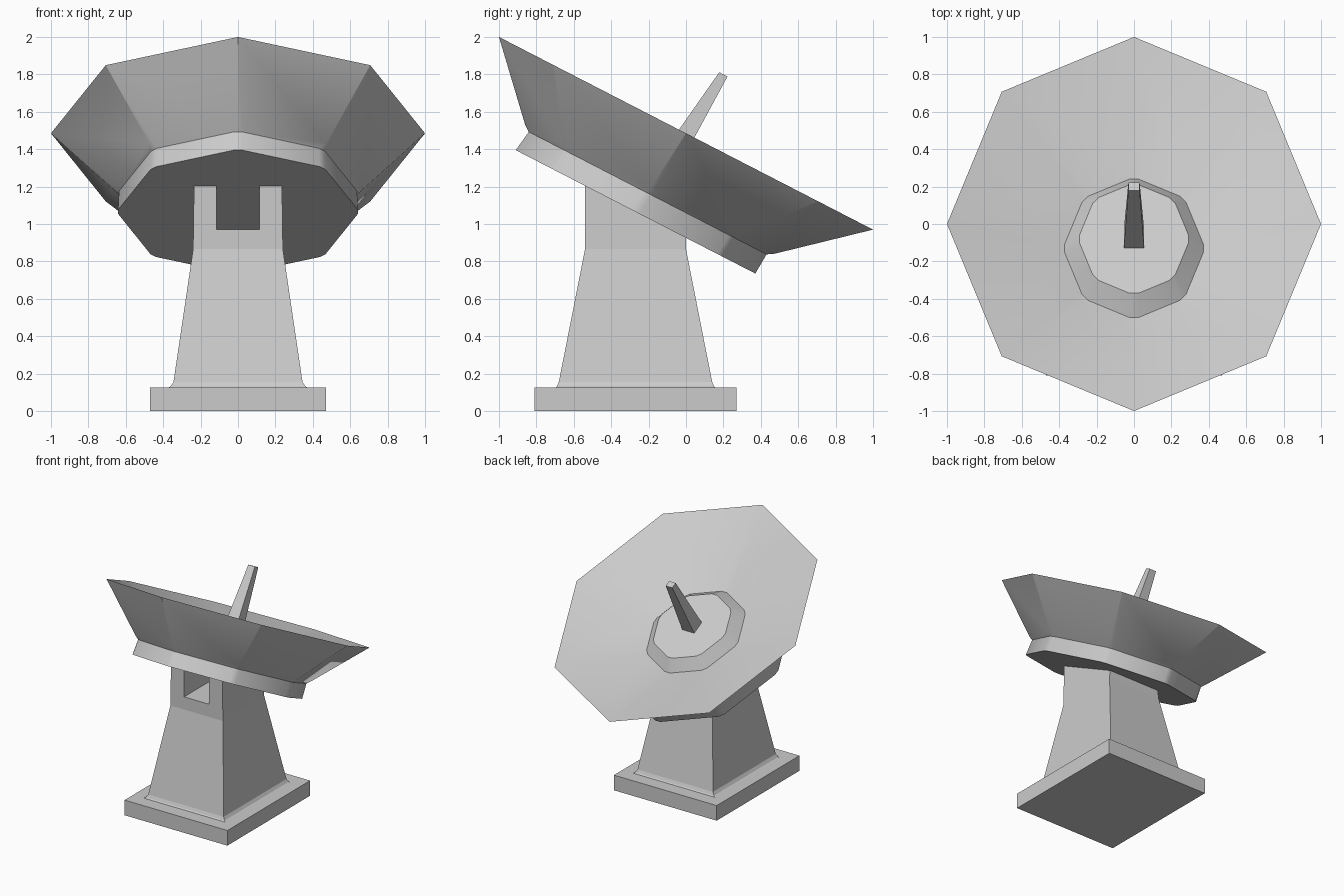
import bpy, bmesh, math

if "Cube" in bpy.data.objects:
    bpy.data.objects.remove(bpy.data.objects["Cube"])

TILT = 0.515      # drop in z per unit of y on the dish planes
CY = -0.27        # centre of the pedestal in y


def octagon(cy, cz, r):
    """Tilted eight-sided ring, radius r as seen from the top."""
    a = [i * math.pi / 4 for i in range(8)]
    return [(r * math.cos(t), cy + r * math.sin(t), cz - TILT * r * math.sin(t)) for t in a]


def rect(hx, hy, z, cy=CY, slope=0.0):
    """Rectangular ring with half sizes hx, hy, optionally sloped along y."""
    return [(sx * hx, cy + sy * hy, z - slope * sy * hy)
            for sx, sy in ((1, -1), (1, 1), (-1, 1), (-1, -1))]


def loft(name, rings, bevel_bands=(), width=0.025):
    """Skin a stack of rings, cap both ends, chamfer the upright edges of given bands."""
    bm = bmesh.new()
    loops = [[bm.verts.new(p) for p in ring] for ring in rings]
    n = len(rings[0])
    for a, b in zip(loops, loops[1:]):
        for i in range(n):
            j = (i + 1) % n
            bm.faces.new((a[i], a[j], b[j], b[i]))
    bm.faces.new(loops[0][::-1])
    bm.faces.new(loops[-1])
    edges = [bm.edges.get((loops[k][i], loops[k + 1][i])) for k in bevel_bands for i in range(n)]
    if edges:
        bmesh.ops.bevel(bm, geom=edges, offset=width, segments=1, affect='EDGES')
    bmesh.ops.recalc_face_normals(bm, faces=bm.faces)
    me = bpy.data.meshes.new(name)
    bm.to_mesh(me)
    bm.free()
    ob = bpy.data.objects.new(name, me)
    bpy.context.collection.objects.link(ob)
    return ob


# Square foot slab
base = loft("base_slab", [rect(0.47, 0.54, 0), rect(0.47, 0.54, 0.125)])

# Tapered pedestal with flared foot and a top cut to the dish angle
pedestal = loft("pedestal", [
    rect(0.385, 0.435, 0.12), rect(0.36, 0.42, 0.132), rect(0.345, 0.41, 0.155),
    rect(0.24, 0.27, 0.865), rect(0.235, 0.27, 1.075, slope=TILT)])

# Slot that splits the pedestal top into two prongs
cutter = loft("slot_cutter", [rect(0.115, 0.6, 0.97), rect(0.115, 0.6, 1.6)])
cutter.hide_render = True
cutter.hide_viewport = True
cut = pedestal.modifiers.new("slot", 'BOOLEAN')
cut.operation = 'DIFFERENCE'
cut.solver = 'EXACT'
cut.object = cutter

# Dish: back hub, outer cone, rim, shallow inside and raised centre boss
dish = loft("dish", [
    octagon(-0.27, 1.065, 0.65), octagon(-0.205, 1.165, 0.645),
    octagon(0, 1.485, 1.0),
    octagon(-0.13, 1.28, 0.38), octagon(-0.08, 1.35, 0.30)],
    bevel_bands=(0, 3))

# Tapered feed horn standing on the boss
feed = loft("feed_horn", [
    rect(0.055, 0.05, 1.34, cy=-0.085, slope=TILT),
    rect(0.03, 0.022, 1.80, cy=0.20, slope=TILT)])

# Smooth only the shallow creases
bpy.ops.object.select_all(action='DESELECT')
dish.select_set(True)
bpy.context.view_layer.objects.active = dish
bpy.ops.object.shade_smooth_by_angle(angle=math.radians(25))
